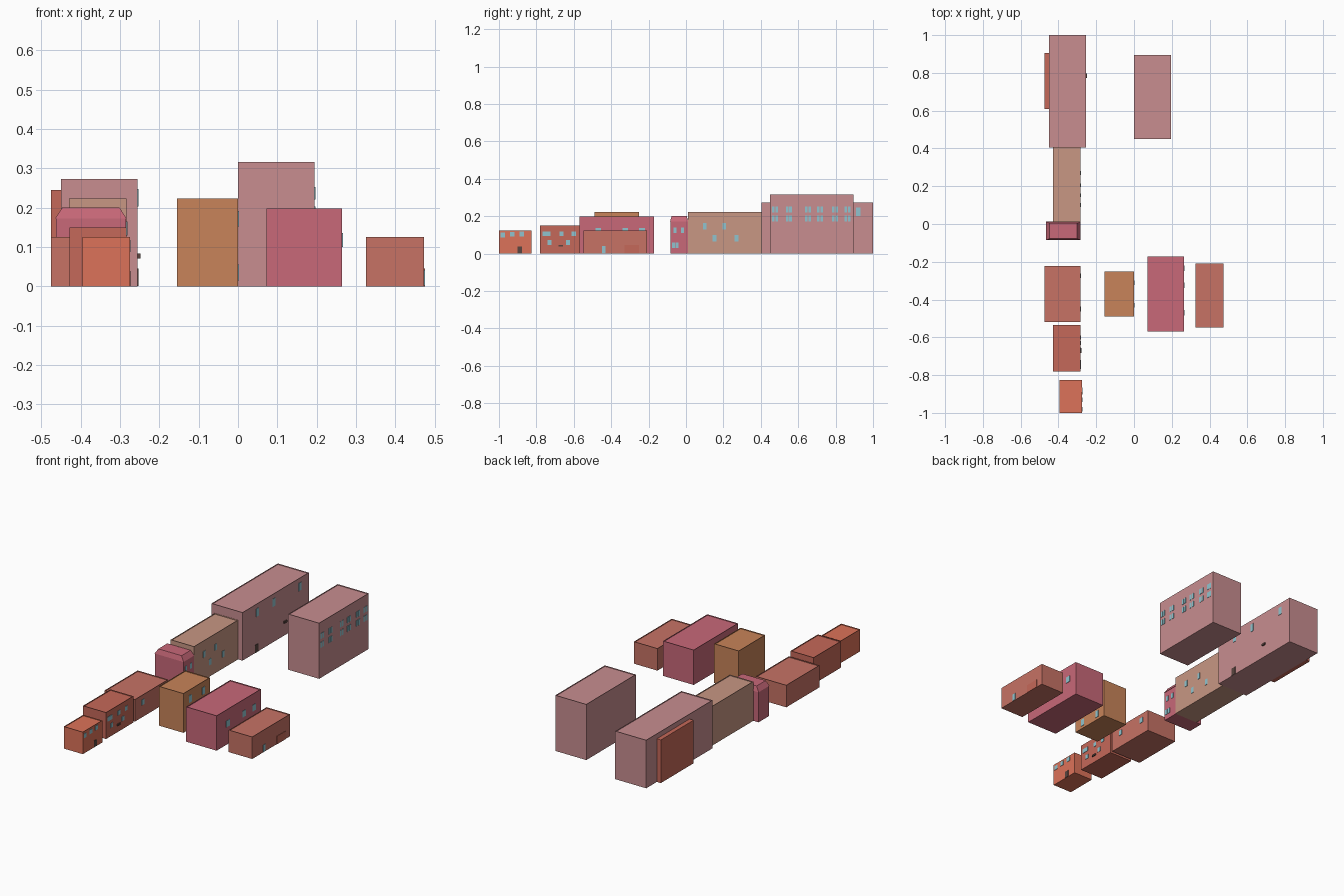
import bpy, bmesh

if "Cube" in bpy.data.objects:
    bpy.data.objects.remove(bpy.data.objects["Cube"])

mats = {}


def mat(name, rgb):
    if name not in mats:
        m = bpy.data.materials.new(name)
        m.diffuse_color = (*rgb, 1)
        m.use_nodes = True
        m.node_tree.nodes["Principled BSDF"].inputs["Base Color"].default_value = m.diffuse_color
        mats[name] = m
    return mats[name]


PINK = mat("dusty_pink", (0.58, 0.27, 0.28))
TAN = mat("tan", (0.58, 0.31, 0.23))
CRIMSON = mat("crimson", (0.58, 0.14, 0.19))
BRICK = mat("brick", (0.57, 0.17, 0.13))
RUST = mat("rust", (0.56, 0.14, 0.10))
ORANGE = mat("orange_red", (0.72, 0.17, 0.10))
OCHRE = mat("ochre", (0.58, 0.23, 0.10))
GLASS = mat("window_glass", (0.28, 0.55, 0.62))
DARK = mat("dark_door", (0.10, 0.06, 0.05))


def finish(bm, name, material):
    bmesh.ops.recalc_face_normals(bm, faces=bm.faces)
    me = bpy.data.meshes.new(name)
    bm.to_mesh(me)
    bm.free()
    me.materials.append(material)
    ob = bpy.data.objects.new(name, me)
    bpy.context.collection.objects.link(ob)
    return ob


def add_box(bm, x, y, z):
    vs = bmesh.ops.create_cube(bm, size=1)["verts"]
    for v in vs:
        for i, (a, b) in enumerate((x, y, z)):
            v.co[i] = b if v.co[i] > 0 else a
    return vs


def building(name, x, y, h, material, parapet=0.004):
    """Plain block with a shallow parapet around a flat roof."""
    bm = bmesh.new()
    add_box(bm, x, y, (0, h))
    if parapet:
        bm.normal_update()
        top = [f for f in bm.faces if f.normal.z > 0.9]
        bmesh.ops.inset_region(bm, faces=top, thickness=0.004)
        ring = bmesh.ops.extrude_face_region(bm, geom=top)
        vs = [g for g in ring["geom"] if isinstance(g, bmesh.types.BMVert)]
        bmesh.ops.translate(bm, verts=vs, vec=(0, 0, -parapet))
        bmesh.ops.delete(bm, geom=top, context='FACES')
    return finish(bm, name, material)


def openings(name, x, spots, w, h, material, depth=0.002):
    """Thin panels on a street-side wall, at (y, z) centres."""
    bm = bmesh.new()
    for y, z in spots:
        add_box(bm, (x - 0.002, x + depth), (y - w / 2, y + w / 2),
                (z - h / 2, z + h / 2))
    return finish(bm, name, material)


# long hall and its rear annex
building("long_hall", (-0.45, -0.255), (0.405, 1.0), 0.273, PINK)
building("hall_annex", (-0.475, -0.449), (0.61, 0.905), 0.245, RUST, 0)
openings("hall_windows", -0.255, [(y, 0.225) for y in (0.54, 0.685, 0.92)],
         0.024, 0.045, GLASS)
openings("hall_door", -0.255, [(0.53, 0.023)], 0.03, 0.045, DARK)
openings("hall_sign_board", -0.255, [(0.785, 0.077)], 0.025, 0.012, DARK, 0.007)

# tan row house
building("tan_house", (-0.43, -0.283), (0.01, 0.406), 0.223, TAN)
openings("tan_windows", -0.283,
         [(0.10, 0.147), (0.205, 0.147), (0.152, 0.083), (0.27, 0.083)],
         0.02, 0.035, GLASS)

# small house with a mansard roof
cx, cy = (-0.463, -0.285), (-0.083, 0.010)
building("mansard_walls", cx, cy, 0.172, CRIMSON, 0)
bm = bmesh.new()
for v in add_box(bm, (-0.465, -0.283), (-0.085, 0.012), (0.172, 0.2)):
    if v.co.z > 0.19:
        v.co.x += 0.018 if v.co.x < -0.37 else -0.018
        v.co.y += 0.008 if v.co.y < -0.04 else -0.008
finish(bm, "mansard_roof", CRIMSON)
openings("mansard_windows", -0.285,
         [(-0.06, 0.125), (-0.018, 0.125), (-0.068, 0.045), (-0.048, 0.045)],
         0.016, 0.03, GLASS)

# three low houses toward the front
building("low_house", (-0.475, -0.283), (-0.52, -0.222), 0.125, BRICK)
openings("low_house_windows", -0.283, [(-0.45, 0.085), (-0.275, 0.085)],
         0.024, 0.03, GLASS)
building("middle_house", (-0.428, -0.283), (-0.78, -0.535), 0.15, RUST)
openings("middle_house_windows", -0.283,
         [(-0.757, 0.107), (-0.735, 0.107), (-0.665, 0.107), (-0.6, 0.107),
          (-0.73, 0.06), (-0.63, 0.06)], 0.022, 0.025, GLASS)
openings("middle_house_awning", -0.283, [(-0.67, 0.042)], 0.025, 0.01, DARK, 0.006)
building("end_house", (-0.395, -0.275), (-1.0, -0.825), 0.125, ORANGE)
openings("end_house_windows", -0.275,
         [(-0.98, 0.1), (-0.93, 0.103), (-0.877, 0.105)], 0.024, 0.025, GLASS)
openings("end_house_door", -0.275, [(-0.89, 0.02)], 0.024, 0.037, DARK)

# ochre tower block
building("ochre_house", (-0.155, 0), (-0.49, -0.252), 0.223, OCHRE)
openings("ochre_windows", 0,
         [(y, z) for y in (-0.43, -0.31) for z in (0.172, 0.035)],
         0.024, 0.04, GLASS)

# crimson block
building("crimson_house", (0.072, 0.265), (-0.57, -0.172), 0.198, CRIMSON)
openings("crimson_windows", 0.265,
         [(y, 0.118) for y in (-0.47, -0.325, -0.235)], 0.03, 0.036, GLASS)

# low workshop on the right
building("workshop", (0.325, 0.473), (-0.548, -0.208), 0.125, BRICK)
openings("workshop_window", 0.473, [(-0.44, 0.022)], 0.02, 0.04, GLASS)
openings("workshop_garage_door", 0.473, [(-0.29, 0.023)], 0.08, 0.046, RUST)

# tall block at the back with a grid of windows
building("tall_block", (0, 0.195), (0.45, 0.895), 0.316, PINK)
openings("tall_block_windows", 0.195,
         [(y + d, z) for y in (0.476, 0.55, 0.652, 0.717, 0.797, 0.863)
          for d in (-0.009, 0.009) for z in (0.237, 0.187)],
         0.014, 0.032, GLASS)
